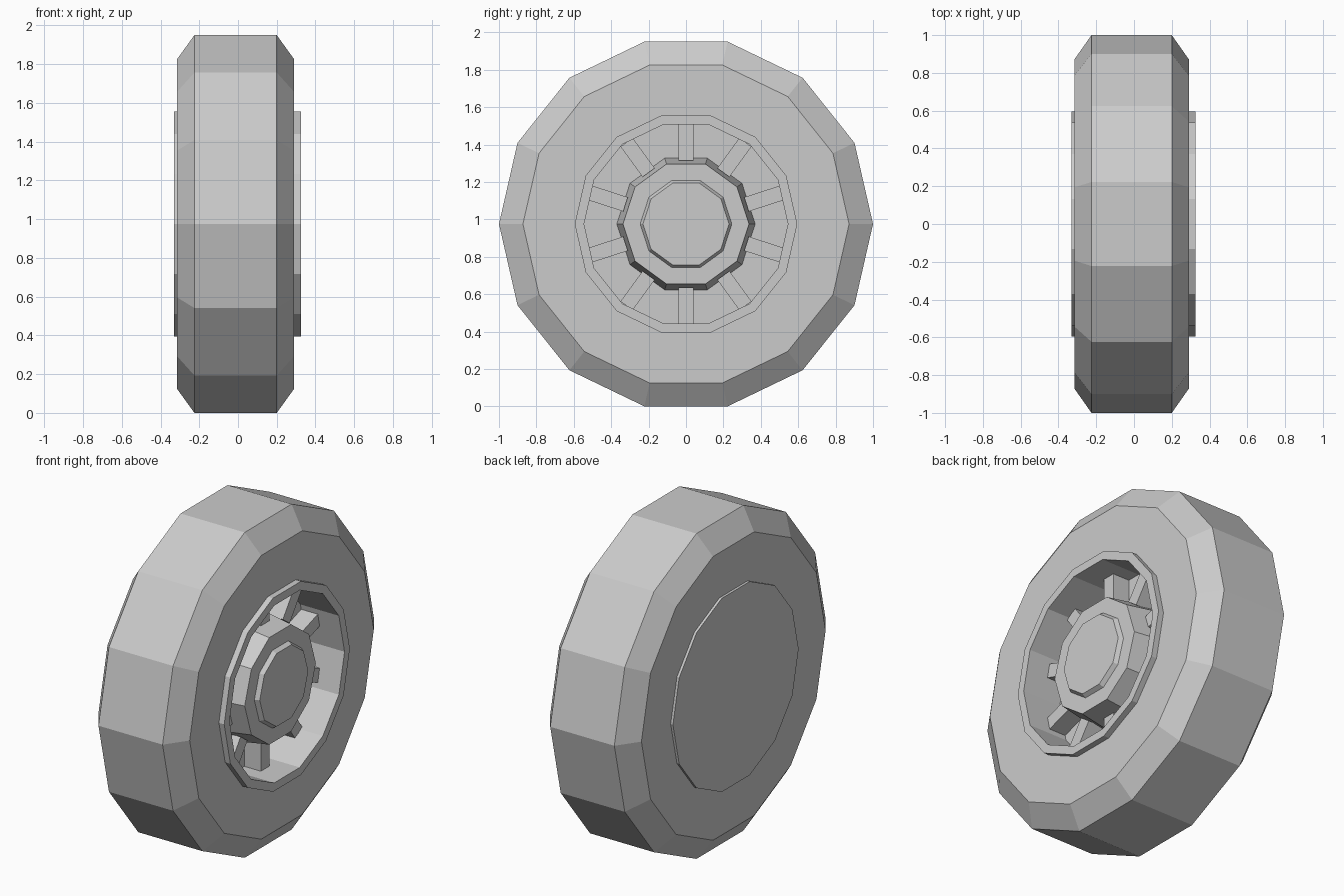
import bpy, bmesh
from math import cos, sin, pi, radians
from mathutils import Matrix

if "Cube" in bpy.data.objects:
    bpy.data.objects.remove(bpy.data.objects["Cube"])

CZ = cos(pi / 14)          # axle height: the tyre rests on one flat


def finish(name, bm):
    bmesh.ops.recalc_face_normals(bm, faces=bm.faces)
    mesh = bpy.data.meshes.new(name)
    bm.to_mesh(mesh)
    bm.free()
    ob = bpy.data.objects.new(name, mesh)
    ob.location.z = CZ
    bpy.context.collection.objects.link(ob)
    return ob


def revolve(name, profile, n, cap_start=False, cap_end=False):
    """Spin (x, radius) points round the x axis with n flat sides."""
    bm = bmesh.new()
    rings = [[bm.verts.new((x, r * cos(2 * pi * i / n), r * sin(2 * pi * i / n)))
              for i in range(n)] for x, r in profile]
    for a, b in zip(rings, rings[1:]):
        for i in range(n):
            j = (i + 1) % n
            bm.faces.new((a[i], a[j], b[j], b[i]))
    if cap_start:
        bm.faces.new(rings[0])
    if cap_end:
        bm.faces.new(rings[-1])
    return finish(name, bm)


# Tyre with chamfered shoulders
revolve("tyre", [(-.315, .595), (-.315, .872), (-.225, 1), (.2, 1),
                 (.29, .872), (.29, .595)], 14)

# Rim: raised lip and deep dish outside, flat cover on the inner side
revolve("rim_dish", [(.29, .595), (.325, .595), (.325, .545), (.07, .545)],
        14, cap_end=True)
revolve("rim_back_cover", [(-.33, .595), (-.315, .595)], 14, cap_start=True)

# Tapered hub with a raised centre cap
revolve("hub", [(.07, .37), (.28, .337), (.28, .245), (.305, .23)],
        10, cap_end=True)

# Ten box spokes, one on each hub flat
bm = bmesh.new()
for k in range(10):
    m = (Matrix.Rotation(radians(18 + 36 * k), 4, 'X')
         @ Matrix.Translation((.125, .44, 0))
         @ Matrix.Diagonal((.11, .2, .08, 1)))
    bmesh.ops.create_cube(bm, size=1, matrix=m)
finish("spokes", bm)
